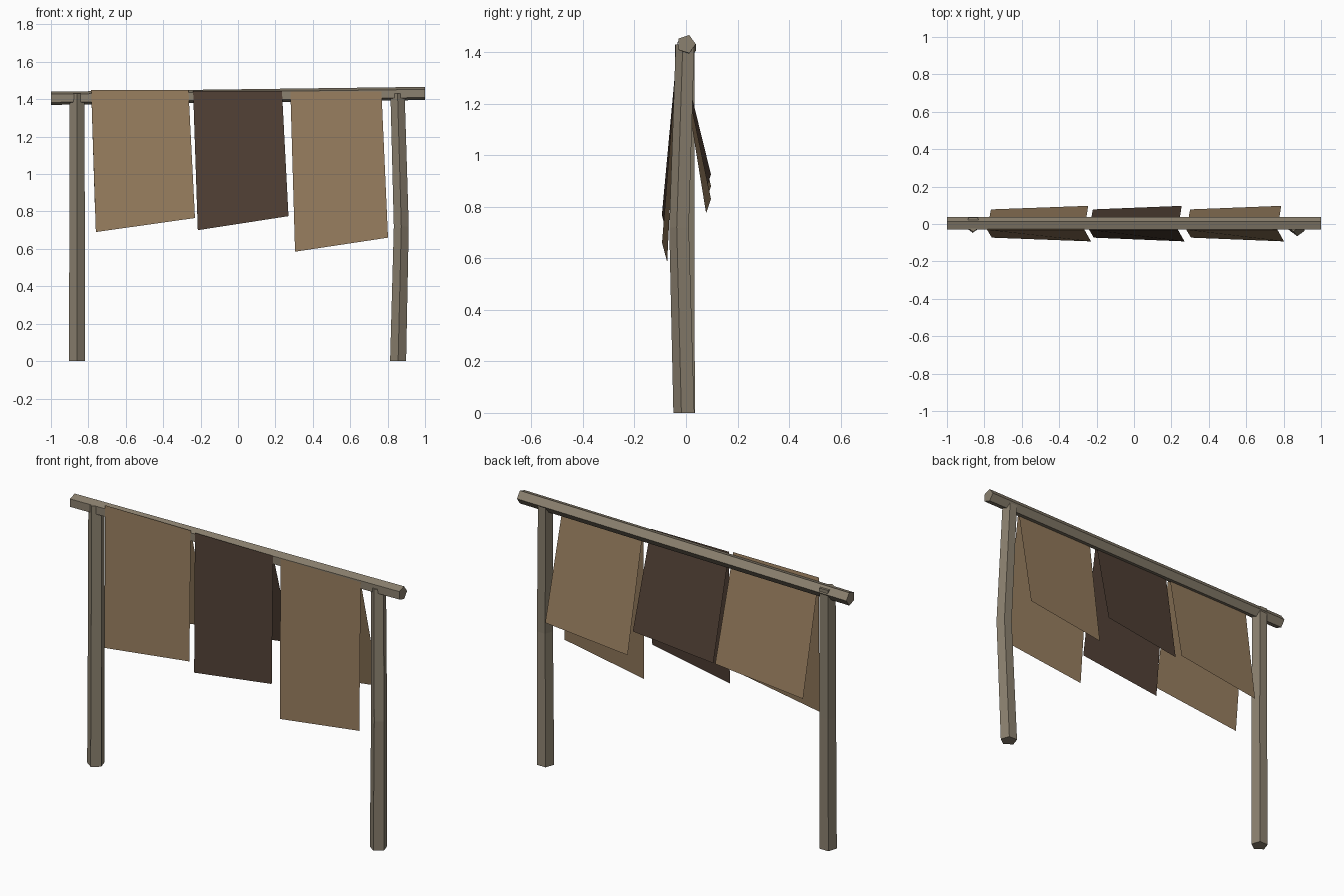
import bpy, math
from mathutils import Vector

if "Cube" in bpy.data.objects:
    bpy.data.objects.remove(bpy.data.objects["Cube"])


def material(name, rgb):
    m = bpy.data.materials.new(name)
    m.diffuse_color = (*rgb, 1)
    m.use_nodes = True
    m.node_tree.nodes["Principled BSDF"].inputs["Base Color"].default_value = m.diffuse_color
    return m


wood = material("weathered wood", (0.26, 0.22, 0.16))
tan = material("tan hide", (0.30, 0.20, 0.11))
dark = material("dark hide", (0.08, 0.05, 0.035))


def add_mesh(name, verts, faces, mat):
    me = bpy.data.meshes.new(name)
    me.from_pydata(verts, [], faces)
    me.materials.append(mat)
    me.update()
    ob = bpy.data.objects.new(name, me)
    bpy.context.collection.objects.link(ob)
    return ob


def pole(name, rings, u, v):
    """Five-sided pole through (centre, radius) rings; first corner points along u."""
    u, v = Vector(u), Vector(v)
    verts, faces = [], []
    for c, r in rings:
        for i in range(5):
            a = math.tau * i / 5
            verts.append(Vector(c) + r * (math.cos(a) * u + math.sin(a) * v))
    for k in range(len(rings) - 1):
        for i in range(5):
            j = (i + 1) % 5
            faces.append((k * 5 + i, k * 5 + j, k * 5 + 5 + j, k * 5 + 5 + i))
    n = len(verts)
    faces += [(4, 3, 2, 1, 0), tuple(range(n - 5, n))]
    add_mesh(name, verts, faces, wood)


# Posts, the right one slightly bowed
pole("left_post", [((-0.862, -0.002, 0), 0.045), ((-0.860, -0.002, 0.72), 0.043),
                   ((-0.860, 0, 1.43), 0.042)], (0, -1, 0), (1, 0, 0))
pole("right_post", [((0.856, -0.004, 0), 0.045), ((0.873, -0.023, 0.72), 0.042),
                    ((0.853, 0, 1.43), 0.040)], (0, -1, 0), (1, 0, 0))

# Cross beam, rising a little to the right
pole("cross_beam", [((-1, 0.001, 1.405), 0.037), ((1, 0.001, 1.431), 0.037)],
     (0, 1, 0), (0, 0, 1))

# Hides folded over the beam: ridge x range and z, front hem, back hem
hides = [
    ("left_hide", tan, -0.785, -0.265, 1.45, (0.69, 0.765), (0.82, 0.88)),
    ("middle_hide", dark, -0.24, 0.235, 1.445, (0.70, 0.775), (0.87, 0.925)),
    ("right_hide", tan, 0.28, 0.767, 1.442, (0.585, 0.66), (0.775, 0.83)),
]
for name, mat, x0, x1, top, front, back in hides:
    verts = [(x0, -0.031, top), (x1, -0.031, top),
             (x0 + 0.025, -0.073, front[0]), (x1 + 0.035, -0.093, front[1]),
             (x0 + 0.02, 0.078, back[0]), (x1 + 0.02, 0.097, back[1])]
    add_mesh(name, verts, [(0, 2, 3, 1), (0, 1, 5, 4)], mat)
